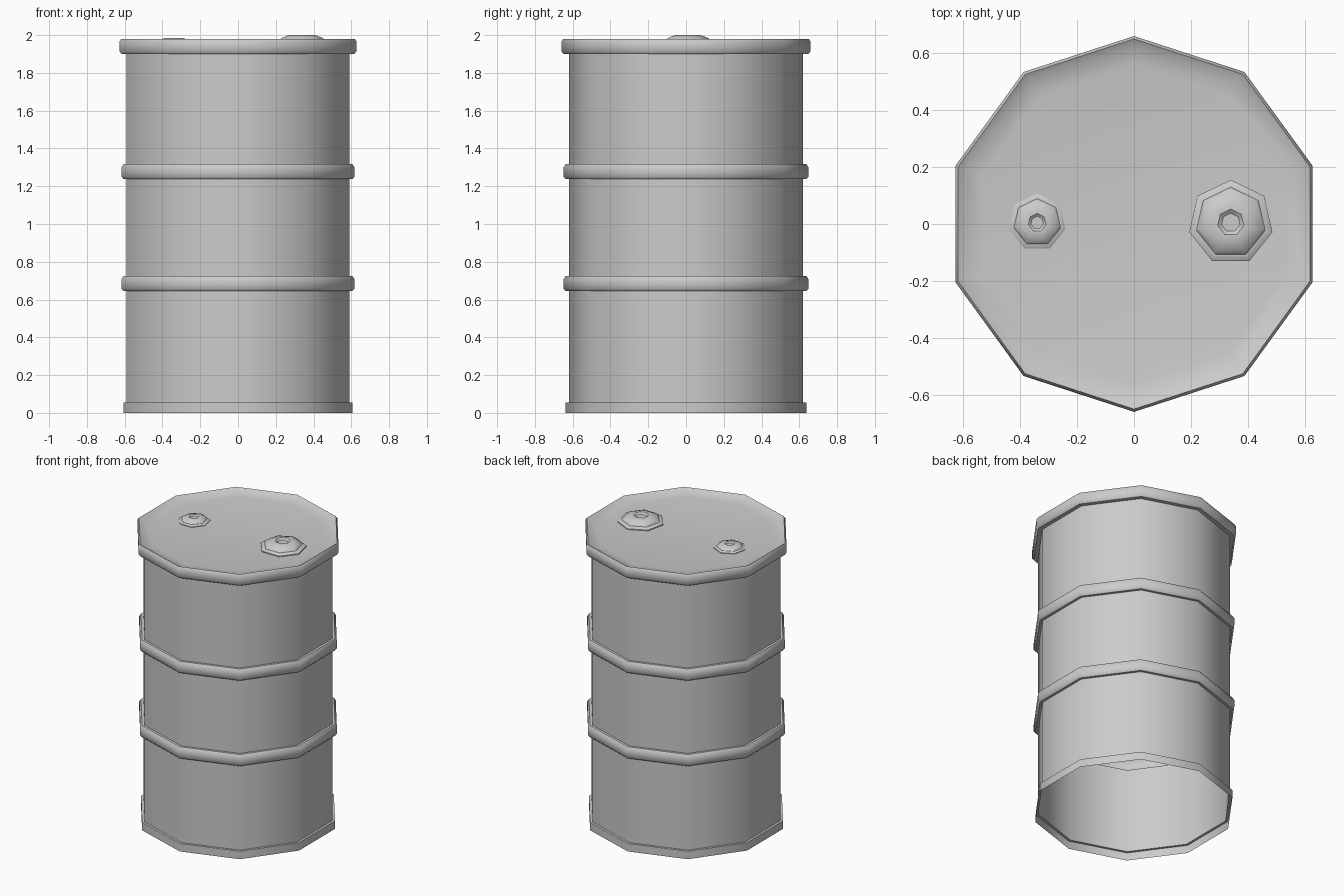
import bpy
import bmesh
from math import sin, cos, tau, radians

if "Cube" in bpy.data.objects:
    bpy.data.objects.remove(bpy.data.objects["Cube"], do_unlink=True)

# Painted metal
metal = bpy.data.materials.new("grey_metal")
metal.use_nodes = True
GREY = (0.6, 0.6, 0.6, 1)
metal.diffuse_color = GREY
metal.node_tree.nodes["Principled BSDF"].inputs["Base Color"].default_value = GREY


def lathe(name, profile, sides, location=(0, 0, 0), scale=1):
    """Sweep (radius, height) points round z; the last point closes as a flat face."""
    bm = bmesh.new()
    rings = [[bm.verts.new((scale * r * sin(tau * i / sides),
                            scale * r * cos(tau * i / sides), scale * z))
              for i in range(sides)] for r, z in profile]
    for low, high in zip(rings, rings[1:]):
        for i in range(sides):
            j = (i + 1) % sides
            bm.faces.new((low[j], low[i], high[i], high[j]))
    bm.faces.new(rings[-1][::-1])
    mesh = bpy.data.meshes.new(name)
    bm.to_mesh(mesh)
    bm.free()
    obj = bpy.data.objects.new(name, mesh)
    obj.location = location
    mesh.materials.append(metal)
    bpy.context.collection.objects.link(obj)
    bpy.ops.object.select_all(action="DESELECT")
    obj.select_set(True)
    bpy.context.view_layer.objects.active = obj
    bpy.ops.object.shade_smooth_by_angle(angle=radians(40))
    return obj


# Pressed sheet drum: flared foot, two hoops, top rim and sunken lid, open below
BODY = 0.62


def hoop(z):
    return [(BODY, z), (0.637, z), (0.649, z + 0.014), (0.649, z + 0.062),
            (0.637, z + 0.08), (BODY, z + 0.08)]


foot = [(0.637, 0), (0.637, 0.055), (BODY, 0.055)]
rim = [(BODY, 1.9), (0.648, 1.9), (0.66, 1.915), (0.66, 1.965), (0.65, 1.98)]
lid = [(0.625, 1.965), (0.56, 1.955)]
lathe("drum", foot + hoop(0.645) + hoop(1.237) + rim + lid, 10)

# Screw caps, a large one and a small one, with dished centres
cap = [(0.15, 0), (0.15, 0.006), (0.133, 0.016), (0.124, 0.016), (0.112, 0.03),
       (0.07, 0.045), (0.047, 0.045), (0.033, 0.034)]
lathe("large_cap", cap, 7, (0.34, 0.005, 1.955))
lathe("small_cap", cap, 7, (-0.34, 0.005, 1.955), 0.68)
